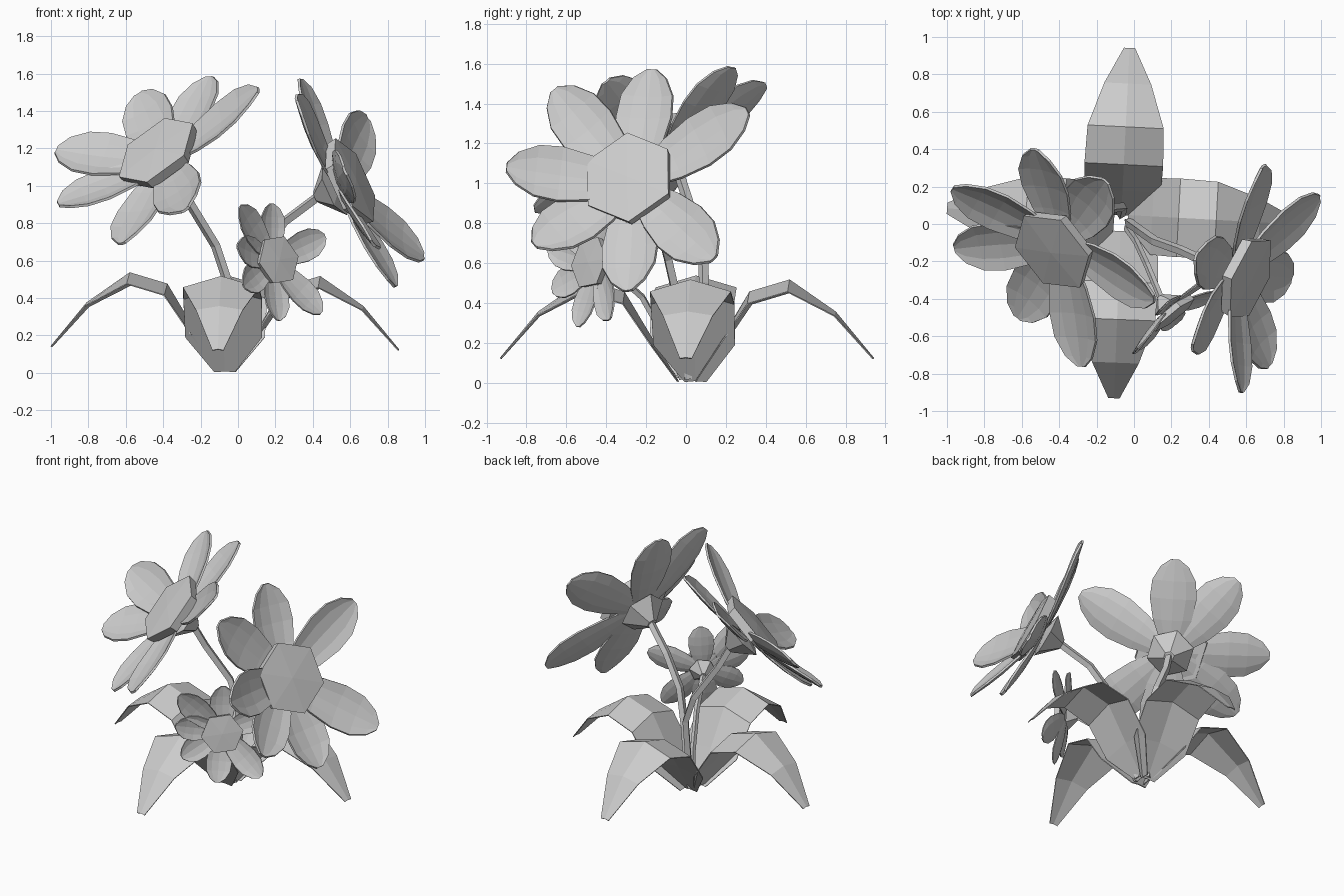
import bpy
from math import cos, sin, tau
from mathutils import Vector as V

if "Cube" in bpy.data.objects:
    bpy.data.objects.remove(bpy.data.objects["Cube"])


def make_mesh(name, verts, faces, thickness=0.0):
    me = bpy.data.meshes.new(name)
    me.from_pydata([tuple(v) for v in verts], [], faces)
    me.update()
    ob = bpy.data.objects.new(name, me)
    bpy.context.collection.objects.link(ob)
    if thickness:
        mod = ob.modifiers.new("thickness", 'SOLIDIFY')
        mod.thickness = thickness
        mod.offset = 0
    return ob


def strip_faces(rows, cols, start=0):
    return [(start + i * cols + j, start + i * cols + j + 1,
             start + (i + 1) * cols + j + 1, start + (i + 1) * cols + j)
            for i in range(rows - 1) for j in range(cols - 1)]


def turned(name, centre, normal, ref, rings, peak):
    """Six-sided stack of rings (offset, radius) along the normal, closed by a fan at peak."""
    u = (ref - normal * ref.dot(normal)).normalized()
    w = normal.cross(u)
    verts = [centre + normal * off + (u * cos(tau * k / 6) + w * sin(tau * k / 6)) * r
             for off, r in rings for k in range(6)]
    verts.append(centre + normal * peak)
    faces = [tuple(range(5, -1, -1))]
    last = (len(rings) - 1) * 6
    for k in range(6):
        m = (k + 1) % 6
        for i in range(0, last, 6):
            faces.append((i + k, i + m, i + 6 + m, i + 6 + k))
        faces.append((last + k, last + m, len(verts) - 1))
    return make_mesh(name, verts, faces)


# petal outline: fraction of length, half width, backward sag
PETAL = [(0.12, 0.07, 0.0), (0.35, 0.122, -0.012), (0.58, 0.148, -0.016),
         (0.77, 0.138, -0.012), (0.92, 0.088, -0.004), (1.0, 0.025, 0.0)]


def flower(name, centre, normal, ref, s, tips):
    c, n = V(centre), V(normal).normalized()
    heart = c - n * 0.05 * s
    # petals
    verts, faces = [], []
    for tip in tips:
        u = V(tip) - heart
        side = n.cross(u).normalized()
        up = u.cross(side).normalized()
        start = len(verts)
        for t, w, lift in PETAL:
            for k in (-1, -0.55, 0, 0.55, 1):
                cup = 0.2 * w * k * k
                verts.append(heart + u * t + (side * w * k + up * (lift + cup)) * s)
        faces += strip_faces(len(PETAL), 5, start)
    make_mesh(name + "_petals", verts, faces, 0.014 * s)
    # flower centre and the cup behind it
    turned(name + "_disc", c, n, V(ref),
           [(-0.005 * s, 0.235 * s), (0.055 * s, 0.245 * s)], 0.066 * s)
    turned(name + "_calyx", heart, n, V(ref),
           [(-0.13 * s, 0.035 * s), (-0.015 * s, 0.155 * s)], 0.015 * s)
    return heart - n * 0.115 * s


def stem(name, points, radius):
    cu = bpy.data.curves.new(name, 'CURVE')
    cu.dimensions = '3D'
    cu.bevel_depth = radius
    cu.bevel_resolution = 0
    cu.use_fill_caps = True
    sp = cu.splines.new('POLY')
    sp.points.add(len(points) - 1)
    for p, q in zip(sp.points, points):
        p.co = (*q, 1)
    sp.use_smooth = False
    ob = bpy.data.objects.new(name, cu)
    bpy.context.collection.objects.link(ob)


# flowers
end = flower("left_flower", (-0.41, -0.12, 1.155), (-0.54, -0.52, 0.66), (0.035, 0.16, 0.193), 1.0,
             [(-0.53, 0.40, 1.49), (-0.15, 0.23, 1.58), (0.11, -0.40, 1.51), (-0.28, -0.76, 0.87),
              (-0.62, -0.50, 0.69), (-0.96, -0.13, 0.90), (-0.97, 0.19, 1.19)])
stem("left_stem", [(-0.07, 0.05, 0.02), (-0.06, 0.09, 0.5), (-0.12, 0.085, 0.68),
                   (-0.26, 0.01, 0.91), end], 0.026)

end = flower("right_flower", (0.575, -0.275, 1.01), (0.87, -0.31, 0.39), (-0.1, -0.005, 0.235), 1.0,
             [(0.33, -0.17, 1.57), (0.69, 0.31, 1.36), (0.99, 0.14, 0.62), (0.84, -0.29, 0.46),
              (0.72, -0.76, 0.69), (0.57, -0.90, 1.08), (0.31, -0.66, 1.47)])
stem("right_stem", [(-0.03, 0.01, 0.02), (0.04, -0.04, 0.4), (0.11, -0.09, 0.62),
                    (0.25, -0.14, 0.81), end], 0.026)

end = flower("small_flower", (0.20, -0.465, 0.60), (0.62, -0.77, 0.15), (0.03, 0.05, 0.13), 0.56,
             [(0.18, -0.42, 0.905), (0.01, -0.67, 0.89), (0.465, -0.24, 0.73), (0.445, -0.38, 0.32),
              (0.215, -0.54, 0.28), (0.03, -0.67, 0.46), (-0.005, -0.69, 0.68)])
stem("small_stem", [(-0.04, -0.02, 0.02), (0.01, -0.09, 0.2), (0.07, -0.22, 0.43),
                    end], 0.018)

# leaves: distance out, middle height, edge height, half width
LEAF = [(0.04, 0.01, 0.005, 0.055), (0.17, 0.22, 0.19, 0.205), (0.31, 0.455, 0.395, 0.21),
        (0.51, 0.515, 0.455, 0.203), (0.74, 0.355, 0.335, 0.125), (0.93, 0.125, 0.12, 0.03)]
for name, base, d in [("left_leaf", (-0.07, 0.01, 0.02), (-1, 0.08, 0)),
                      ("right_leaf", (-0.07, 0.05, 0), (1, -0.055, 0)),
                      ("back_leaf", (-0.07, 0.01, 0), (0.05, 1, 0)),
                      ("front_leaf", (-0.07, 0.0, 0), (-0.04, -1, 0))]:
    d = V(d).normalized()
    side = V((0, 0, 1)).cross(d)
    verts = []
    for r, zm, ze, w in LEAF:
        for k in (-1, 0, 1):
            verts.append(V(base) + d * r + side * w * k + V((0, 0, ze if k else zm)))
    make_mesh(name, verts, strip_faces(len(LEAF), 3), 0.006)
